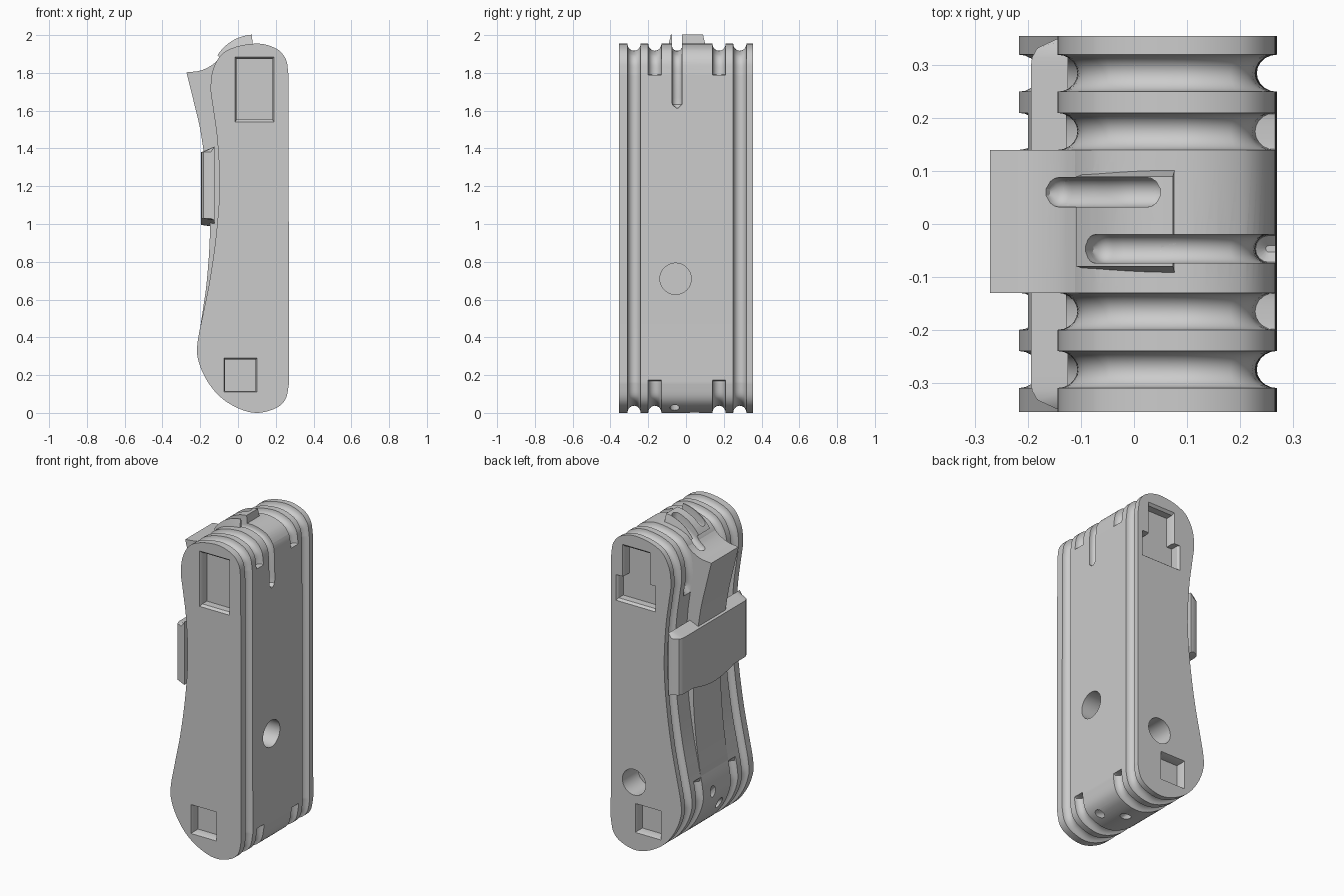
import bpy, bmesh, math
from mathutils import Vector
from mathutils.geometry import interpolate_bezier

cube = bpy.data.objects.get("Cube")
if cube:
    bpy.data.objects.remove(cube, do_unlink=True)

grey = bpy.data.materials.new("plain grey")
grey.use_nodes = True
COLOUR = (0.6, 0.6, 0.6, 1)
grey.diffuse_color = COLOUR
grey.node_tree.nodes["Principled BSDF"].inputs["Base Color"].default_value = COLOUR


def smooth_path(pts, closed=False, res=5):
    """Smooth curve through 2D points."""
    p = [Vector(q) for q in pts]
    n = len(p)

    def tangent(i):
        a, b = (p[i - 1], p[(i + 1) % n]) if closed else (p[max(i - 1, 0)], p[min(i + 1, n - 1)])
        return (b - a).normalized()

    out = []
    for i in range(n if closed else n - 1):
        j = (i + 1) % n
        h = (p[j] - p[i]).length / 3
        out += interpolate_bezier(p[i], p[i] + tangent(i) * h, p[j] - tangent(j) * h, p[j], res + 1)[:-1]
    return out if closed else out + [p[-1]]


def loft(name, sections):
    """Skin a row of equal closed sections and cap both ends."""
    bm = bmesh.new()
    rings = [[bm.verts.new(v) for v in s] for s in sections]
    n = len(rings[0])
    for a, b in zip(rings, rings[1:]):
        for i in range(n):
            bm.faces.new((a[i], a[(i + 1) % n], b[(i + 1) % n], b[i]))
    bm.faces.new(rings[0])
    bm.faces.new(rings[-1])
    bmesh.ops.recalc_face_normals(bm, faces=bm.faces)
    mesh = bpy.data.meshes.new(name)
    bm.to_mesh(mesh)
    bm.free()
    mesh.materials.append(grey)
    ob = bpy.data.objects.new(name, mesh)
    bpy.context.collection.objects.link(ob)
    return ob


def prism(name, outline, y0, y1):
    return loft(name, [[(x, y, z) for x, z in outline] for y in (y0, y1)])


def activate(ob):
    bpy.ops.object.select_all(action='DESELECT')
    ob.select_set(True)
    bpy.context.view_layer.objects.active = ob


def cut(targets, cutter):
    for ob in targets:
        mod = ob.modifiers.new("cut", 'BOOLEAN')
        mod.operation, mod.solver, mod.object = 'DIFFERENCE', 'EXACT', cutter
        activate(ob)
        bpy.ops.object.modifier_apply(modifier=mod.name)
    bpy.data.objects.remove(cutter, do_unlink=True)


def rod(a, b, r, sides=32):
    """Round cutter between two points."""
    a, b = Vector(a), Vector(b)
    q = (b - a).to_track_quat('Z', 'Y')
    ring = [q @ Vector((r * math.cos(t), r * math.sin(t), 0))
            for t in (2 * math.pi * i / sides for i in range(sides))]
    return loft("rod_cutter", [[p + v for v in ring] for p in (a, b)])


# Handle body: one side outline, pulled inwards where grooves run
OUTLINE = [(-0.145, 1.72), (-0.128, 1.83), (-0.065, 1.915), (0.09, 1.955), (0.2, 1.93),
           (0.252, 1.875), (0.266, 1.8), (0.267, 1.78), (0.27, 0.18), (0.269, 0.15),
           (0.25, 0.07), (0.2, 0.025), (0.1, 0.0), (0, 0.025), (-0.1, 0.09), (-0.175, 0.19),
           (-0.215, 0.3), (-0.213, 0.38), (-0.19, 0.5), (-0.15, 0.7), (-0.115, 0.95),
           (-0.098, 1.2), (-0.11, 1.45), (-0.133, 1.62)]
outline = smooth_path(OUTLINE, closed=True)
count = len(outline)
inward = []
for i in range(count):
    t = (outline[(i + 1) % count] - outline[i - 1]).normalized()
    inward.append(Vector((-t.y, t.x)) * -1)
middle = Vector((0.08, 1.0))
if inward[0].dot(middle - outline[0]) < 0:
    inward = [-v for v in inward]


def short_groove(p):
    """Inner grooves only run round the two ends."""
    return (p.y > 1.79 or p.y < 0.17) if p.x > 0.1 else (p.y > 1.6 or p.y < 0.45)


stations = [(-0.355, 0, False)]
for centre, full in ((-0.275, True), (-0.165, False), (0.175, False), (0.285, True)):
    for k in range(11):
        a = math.pi * k / 10
        stations.append((centre - 0.035 * math.cos(a), 0.038 * math.sin(a), not full))
stations.append((0.355, 0, False))
body = loft("handle_body", [
    [(q.x, y, q.y) for q in (p + v * (d if not short or short_groove(p) else 0)
                             for p, v in zip(outline, inward))]
    for y, d, short in stations])

# Lever along the left edge with a flared thumb end
lever_edge = smooth_path([(-0.21, 0.36), (-0.2, 0.45), (-0.165, 0.7), (-0.148, 1.0),
                          (-0.165, 1.25), (-0.2, 1.5), (-0.235, 1.65), (-0.272, 1.8)])
lever_top = smooth_path([(-0.272, 1.803), (-0.2, 1.812), (-0.14, 1.84), (-0.1, 1.875)])
lever = prism("thumb_lever", lever_edge + lever_top + [(0, 1.8), (0, 0.4)], -0.13, 0.14)

# Curved tab on the top, narrower at its outer face
tab_angles = [math.radians(148 - i * 54 / 10) for i in range(11)]
tab_sections = []
for a in tab_angles:
    c, s = math.cos(a), math.sin(a)
    tab_sections.append([(0.09 + r * c, y, 1.768 + r * s) for r, y in
                         ((0.15, -0.1), (0.235, -0.08), (0.235, 0.09), (0.15, 0.11))])
tab = loft("top_tab", tab_sections)

# Cross clip with rounded ends and a bump in its lower edge
clip_sections = []
for i in range(41):
    y = -0.35 + 0.7 * i / 40
    e = max(0, abs(y) - 0.3) / 0.05
    x = -0.145 - 0.05 * math.sqrt(max(0, 1 - e * e))
    drop = 0.035 * max(0, math.cos(y * math.pi / 0.4)) if abs(y) < 0.2 else 0
    low = 1.02 - drop
    clip_sections.append([(x, y, 1.38), (-0.125, y, 1.41), (-0.125, y, low), (x, y, low + 0.01)])
clip = loft("cross_clip", clip_sections)


# Round-bottomed slots over the top
def slot(points, y, r):
    path = smooth_path(points, res=10)
    run = [0]
    for a, b in zip(path, path[1:]):
        run.append(run[-1] + (b - a).length)
    sections = []
    for i, p in enumerate(path):
        t = (path[min(i + 1, len(path) - 1)] - path[max(i - 1, 0)]).normalized()
        n = Vector((-t.y, t.x))
        e = min(run[i], run[-1] - run[i], r)
        w = r * math.sqrt(max(0.05, 1 - ((r - e) / r) ** 2))
        shape = [(-w, 0.08)]
        shape += [(-w * math.cos(k * math.pi / 8), -0.012 - w * math.sin(k * math.pi / 8)) for k in range(9)]
        shape += [(w, 0.08)]
        sections.append([(p.x + n.x * h, y + s, p.y + n.y * h) for s, h in shape])
    return loft("slot_cutter", sections)


upper_parts = [body, lever, tab]
cut(upper_parts, slot([(-0.17, 1.83), (-0.1, 1.885), (-0.03, 1.932), (0.06, 1.953)], 0.06, 0.028))
cut(upper_parts, slot([(-0.085, 1.905), (-0.03, 1.932), (0.09, 1.955), (0.2, 1.93),
                       (0.252, 1.875), (0.266, 1.79), (0.267, 1.615)], -0.047, 0.027))


# Square pockets in the front and back, slightly tapered
def pocket(outline, side, depth=0.06):
    c = sum((Vector(p) for p in outline), Vector((0, 0))) / len(outline)
    shrink = [c + (Vector(p) - c) * 0.93 for p in outline]
    rows = [(outline, 0.4), (outline, 0.355), (shrink, 0.34), (shrink, 0.355 - depth)]
    cut([body], loft("pocket_cutter", [[(x, side * y, z) for x, z in o] for o, y in rows]))


def rect(x0, x1, z0, z1):
    return [(x0, z0), (x1, z0), (x1, z1), (x0, z1)]


for side in (-1, 1):
    pocket(rect(-0.075, 0.1, 0.11, 0.29), side)
pocket(rect(-0.015, 0.19, 1.54, 1.885), -1)
pocket([(-0.04, 1.52), (0.235, 1.52), (0.235, 1.68), (0.19, 1.68), (0.19, 1.88),
        (0, 1.88), (0, 1.68), (-0.04, 1.68)], 1)

# Round holes in the right and back, and cord tunnels at the foot
cut([body], rod((0.12, -0.055, 0.71), (0.4, -0.055, 0.71), 0.083))
cut([body], rod((0.11, 0.2, 0.42), (0.11, 0.5, 0.42), 0.08))
for a, b in (((-0.27, 0.045, 0.39), (0.16, 0.045, -0.06)), ((-0.3, -0.06, 0.27), (0.3, -0.06, -0.02))):
    cut([body, lever], rod(a, b, 0.025, 16))

for ob in (body, lever, tab, clip):
    activate(ob)
    bpy.ops.object.shade_smooth_by_angle(angle=math.radians(30))
